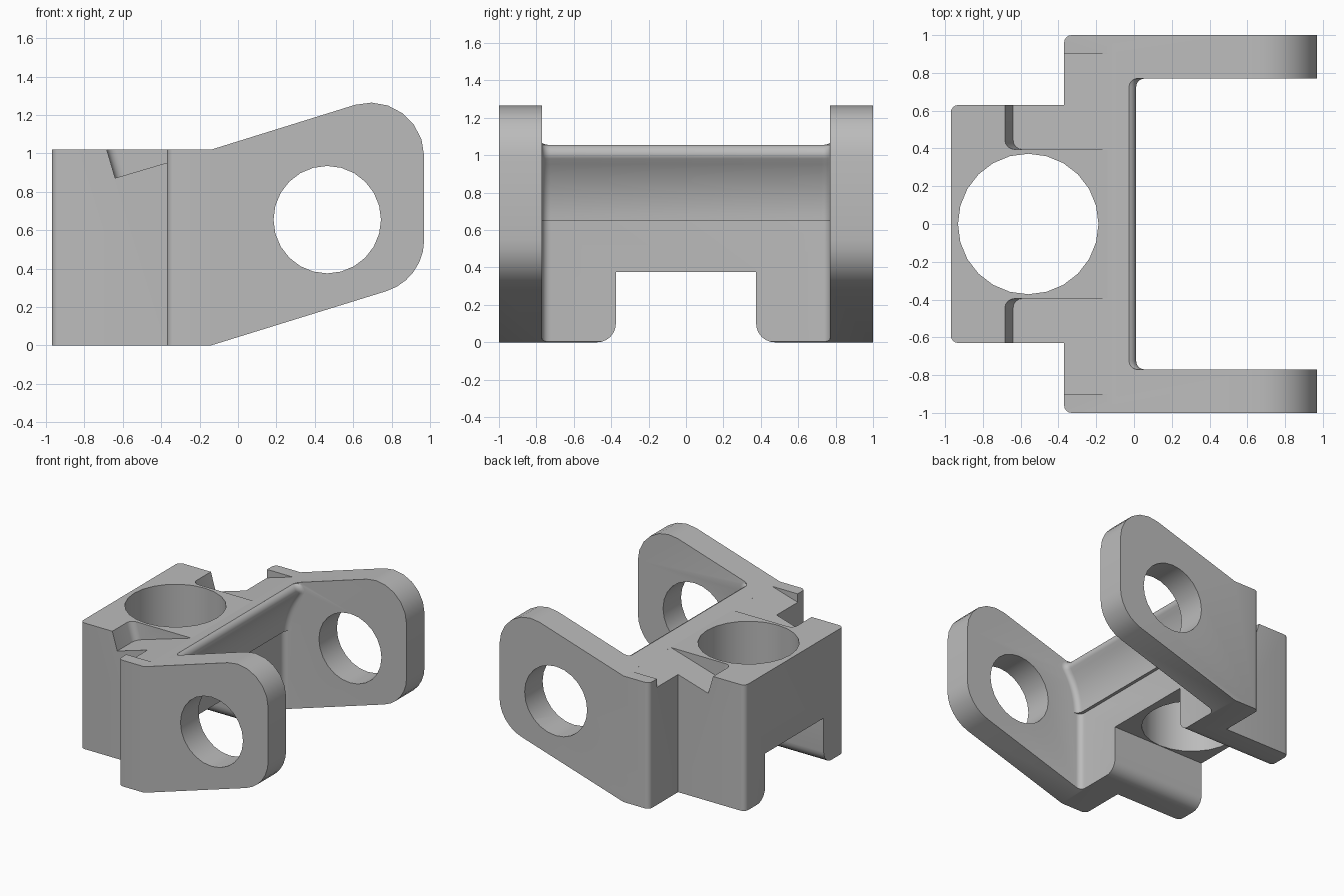
import bpy, bmesh
from math import sin, cos, pi, radians, atan2
from mathutils import Matrix

cube = bpy.data.objects.get("Cube")
if cube:
    bpy.data.objects.remove(cube, do_unlink=True)

grey = bpy.data.materials.new("plain_grey")
grey.use_nodes = True
tone = (0.5, 0.5, 0.5, 1)
grey.diffuse_color = tone
grey.node_tree.nodes["Principled BSDF"].inputs["Base Color"].default_value = tone


def arc(cx, cy, r, start, end, steps=6):
    """Points on an arc, angles in degrees."""
    angles = [radians(start + (end - start) * i / steps) for i in range(steps + 1)]
    return [(cx + r * cos(a), cy + r * sin(a)) for a in angles]


def loft(name, rings):
    """Solid through rings of equal length, with capped ends."""
    bm = bmesh.new()
    loops = [[bm.verts.new(p) for p in ring] for ring in rings]
    for a, b in zip(loops, loops[1:]):
        for i in range(len(a)):
            j = (i + 1) % len(a)
            bm.faces.new((a[i], a[j], b[j], b[i]))
    bm.faces.new(loops[0])
    bm.faces.new(loops[-1])
    bmesh.ops.recalc_face_normals(bm, faces=bm.faces)
    mesh = bpy.data.meshes.new(name)
    bm.to_mesh(mesh)
    bm.free()
    mesh.materials.append(grey)
    obj = bpy.data.objects.new(name, mesh)
    bpy.context.collection.objects.link(obj)
    return obj


def place(axis, p, t):
    return {"x": (t, p[0], p[1]), "y": (p[0], t, p[1]), "z": (p[0], p[1], t)}[axis]


def prism(name, axis, points, low, high):
    return loft(name, [[place(axis, p, t) for p in points] for t in (low, high)])


def combine(target, tool, operation="DIFFERENCE"):
    mod = target.modifiers.new(tool.name, "BOOLEAN")
    mod.operation = operation
    mod.solver = "EXACT"
    mod.object = tool
    bpy.context.view_layer.objects.active = target
    bpy.ops.object.modifier_apply(modifier=mod.name)
    bpy.data.objects.remove(tool, do_unlink=True)


# Body: T-shaped plan, trimmed to the side outline
half_plan = ([(1.0, 1.0)] + arc(-0.33, 0.96, 0.04, 90, 180, 4)
             + [(-0.37, 0.63)] + arc(-0.93, 0.59, 0.04, 90, 180, 4))
plan = half_plan + [(x, -y) for x, y in reversed(half_plan)]
body = prism("clevis_bracket", "z", plan, -0.2, 1.5)
side = ([(-1.1, 0), (-0.14, 0)] + arc(0.69, 0.55, 0.28, -73, 0)
        + arc(0.69, 0.985, 0.28, 0, 106.4) + [(-0.14, 1.02), (-1.1, 1.02)])
combine(body, prism("side_outline", "y", side, -1.2, 1.2), "INTERSECT")

# Gap between the arms: relief curve above, flat recess below, filleted ends
face = ([(-0.13, -0.3), (-0.13, 0.65)] + arc(0.46, 0.65, 0.564, 180, 144, 10)
        + arc(-0.04, 1.005, 0.052, -10, 75, 5) + [(-0.03, 1.6)])
fillet = 0.045
slices = [(0.77 - fillet * (1 - sin(a)), fillet * (1 - cos(a)))
          for a in [pi / 2 * i / 5 for i in range(6)]]
slices = [(-y, d) for y, d in reversed(slices)] + slices
combine(body, loft("arm_gap", [
    [(x + d, y, z) for x, z in face] + [(1.5, y, 1.6), (1.5, y, -0.3)]
    for y, d in slices]))

# Channel under the block with rounded lower lips
half_channel = [(0.375, 0.375)] + arc(0.475, 0.1, 0.1, 180, 270) + [(0.475, -0.3)]
channel = half_channel + [(-y, z) for y, z in reversed(half_channel)]
combine(body, prism("channel", "x", channel, -1.2, 0.3))

# Upright bore and cross pin holes
combine(body, prism("upright_bore", "z", arc(-0.56, 0, 0.372, 0, 345, 23), -0.3, 1.5))
combine(body, prism("pin_holes", "y", arc(0.465, 0.655, 0.28, 0, 345, 23), -1.2, 1.2))

# Sloping notches on both sides of the block top
slope = atan2(0.148, 0.5)
for s in (1, -1):
    pts = [(0.521, 0.395), (0.521, 0.9), (0, 0.9)] + arc(0.05, 0.445, 0.05, 180, 270, 4)
    notch = prism("notch", "z", [(x, y * s) for x, y in pts], 0, 0.4)
    notch.data.transform(Matrix.Translation((-0.64, 0, 0.872))
                         @ Matrix.Rotation(-slope, 4, "Y"))
    combine(body, notch)

bpy.ops.object.select_all(action="DESELECT")
body.select_set(True)
bpy.context.view_layer.objects.active = body
bpy.ops.object.shade_smooth_by_angle(angle=radians(30))
